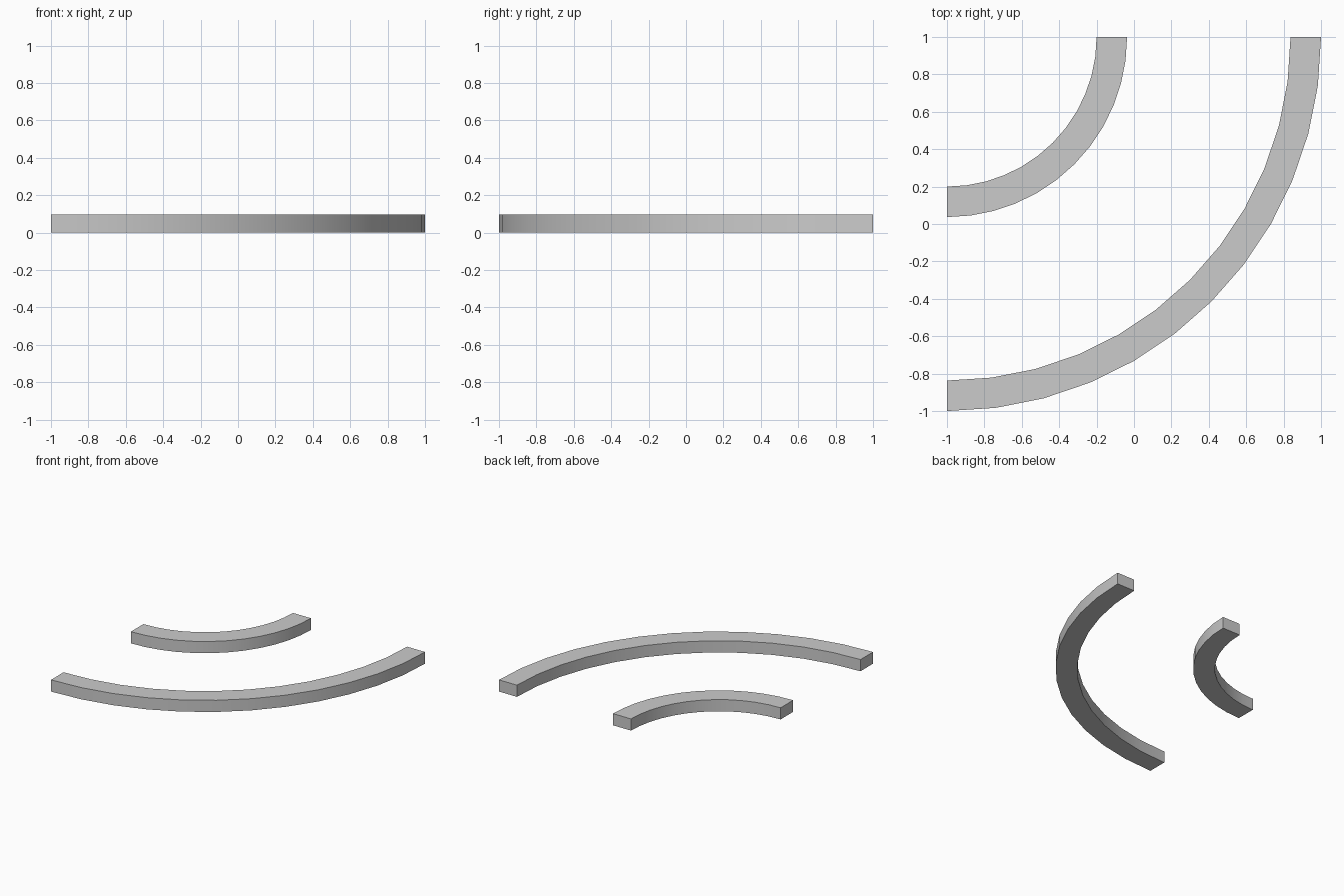
import bpy, bmesh
from math import sin, cos, pi, radians

if "Cube" in bpy.data.objects:
    bpy.data.objects.remove(bpy.data.objects["Cube"])

HEIGHT = 0.096
SEGMENTS = 12
CENTRE = (-1.0, 1.0)


def quarter_rail(name, r_in, r_out):
    """Quarter-circle bar of rectangular section, swept about CENTRE."""
    bm = bmesh.new()
    section = [(r_in, 0), (r_out, 0), (r_out, HEIGHT), (r_in, HEIGHT)]
    rings = []
    for i in range(SEGMENTS + 1):
        a = -pi / 2 * i / SEGMENTS
        rings.append([bm.verts.new((CENTRE[0] + r * cos(a), CENTRE[1] + r * sin(a), z))
                      for r, z in section])
    for a, b in zip(rings, rings[1:]):
        for j in range(4):
            k = (j + 1) % 4
            bm.faces.new((a[j], a[k], b[k], b[j]))
    bm.faces.new(rings[0])
    bm.faces.new(rings[-1][::-1])
    bmesh.ops.recalc_face_normals(bm, faces=bm.faces)
    mesh = bpy.data.meshes.new(name)
    bm.to_mesh(mesh)
    bm.free()
    ob = bpy.data.objects.new(name, mesh)
    bpy.context.collection.objects.link(ob)
    # smooth along the curve, sharp at the square corners
    bpy.ops.object.select_all(action='DESELECT')
    ob.select_set(True)
    bpy.context.view_layer.objects.active = ob
    bpy.ops.object.shade_smooth_by_angle(angle=radians(30))


# inner and outer rails of the bend
quarter_rail("inner_rail", 0.80, 0.963)
quarter_rail("outer_rail", 1.837, 2.0)
